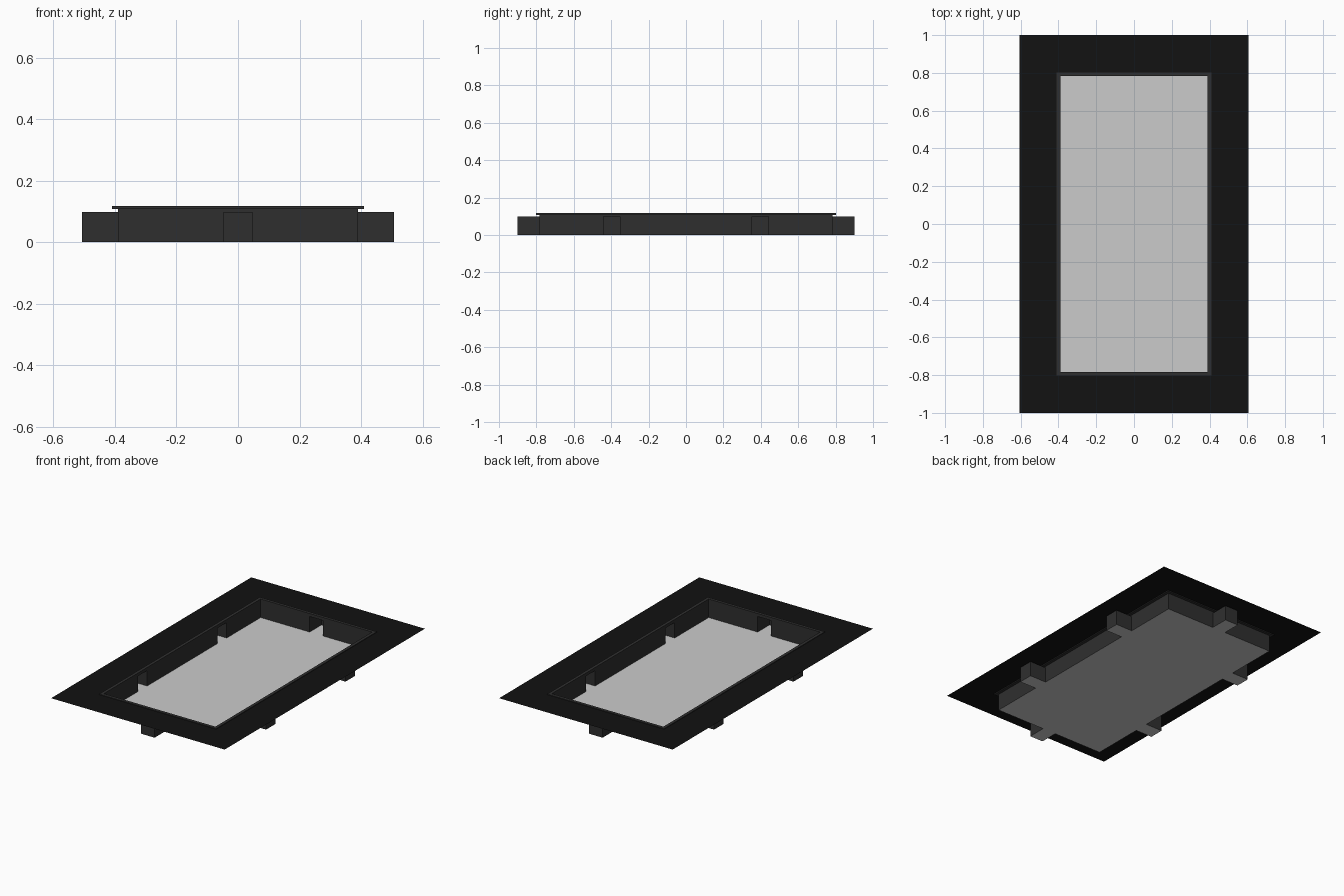
import bpy, bmesh

if "Cube" in bpy.data.objects:
    bpy.data.objects.remove(bpy.data.objects["Cube"])

X, Y = 0.39, 0.783          # half size of the basin
TX, TY = 0.507, 0.90        # reach of the side niches
NH, NY = 0.047, 0.397       # niche half width, side niche centre
NZ, RZ, TOP = 0.098, 0.107, 0.117


def material(name, v):
    m = bpy.data.materials.new(name)
    m.diffuse_color = (v, v, v, 1)
    m.use_nodes = True
    m.node_tree.nodes["Principled BSDF"].inputs["Base Color"].default_value = m.diffuse_color
    return m


def make(name, bm, mat=None):
    me = bpy.data.meshes.new(name)
    bm.to_mesh(me)
    bm.free()
    ob = bpy.data.objects.new(name, me)
    bpy.context.collection.objects.link(ob)
    if mat:
        me.materials.append(mat)
    return ob


def rect(x, y):
    return [(-x, -y), (x, -y), (x, y), (-x, y)]


def strip(bm, a, za, b, zb):
    """Closed band of quads between two matching loops."""
    va = [bm.verts.new((*p, za)) for p in a]
    vb = [bm.verts.new((*p, zb)) for p in b]
    n = len(a)
    for i in range(n):
        j = (i + 1) % n
        bm.faces.new((va[i], va[j], vb[j], vb[i]))


dark = material("dark_wall", 0.028)
black = material("black_surround", 0.006)

# Basin outline with niches, counter-clockwise; second half is the first turned 180 degrees
half = [(X, -Y)]
for c in (-NY, NY):
    half += [(X, c - NH), (TX, c - NH), (TX, c + NH), (X, c + NH)]
half += [(X, Y), (NH, Y), (NH, TY), (-NH, TY), (-NH, Y)]
outline = half + [(-x, -y) for x, y in half]

# Floor
bm = bmesh.new()
bm.faces.new([bm.verts.new((x, y, 0)) for x, y in outline])
make("floor", bm)

# Walls: lower part follows the niches, upper band runs straight round
bm = bmesh.new()
strip(bm, outline, 0, outline, NZ)
strip(bm, rect(X, Y), NZ, rect(X, Y), TOP)
make("walls", bm, dark)

# Niche roofs
bm = bmesh.new()
roofs = [(-NH, NH, s * Y, s * TY) for s in (-1, 1)]
roofs += [(s * X, s * TX, c - NH, c + NH) for s in (-1, 1) for c in (-NY, NY)]
for x0, x1, y0, y1 in roofs:
    bm.faces.new([bm.verts.new((x, y, NZ)) for x, y in
                  ((x0, y0), (x1, y0), (x1, y1), (x0, y1))])
bmesh.ops.recalc_face_normals(bm, faces=bm.faces)
make("niche_roofs", bm, dark)

# Raised rim around the opening
bm = bmesh.new()
inner, outer = rect(X, Y), rect(X + 0.019, Y + 0.019)
strip(bm, outer, RZ, outer, TOP)
strip(bm, outer, TOP, inner, TOP)
strip(bm, inner, TOP, inner, RZ)
strip(bm, inner, RZ, outer, RZ)
bmesh.ops.remove_doubles(bm, verts=bm.verts, dist=1e-5)
bmesh.ops.recalc_face_normals(bm, faces=bm.faces)
make("rim", bm, dark)

# Flat surround sheet
bm = bmesh.new()
strip(bm, rect(0.607, 1.0), 0.113, outer, 0.113)
make("surround", bm, black)
